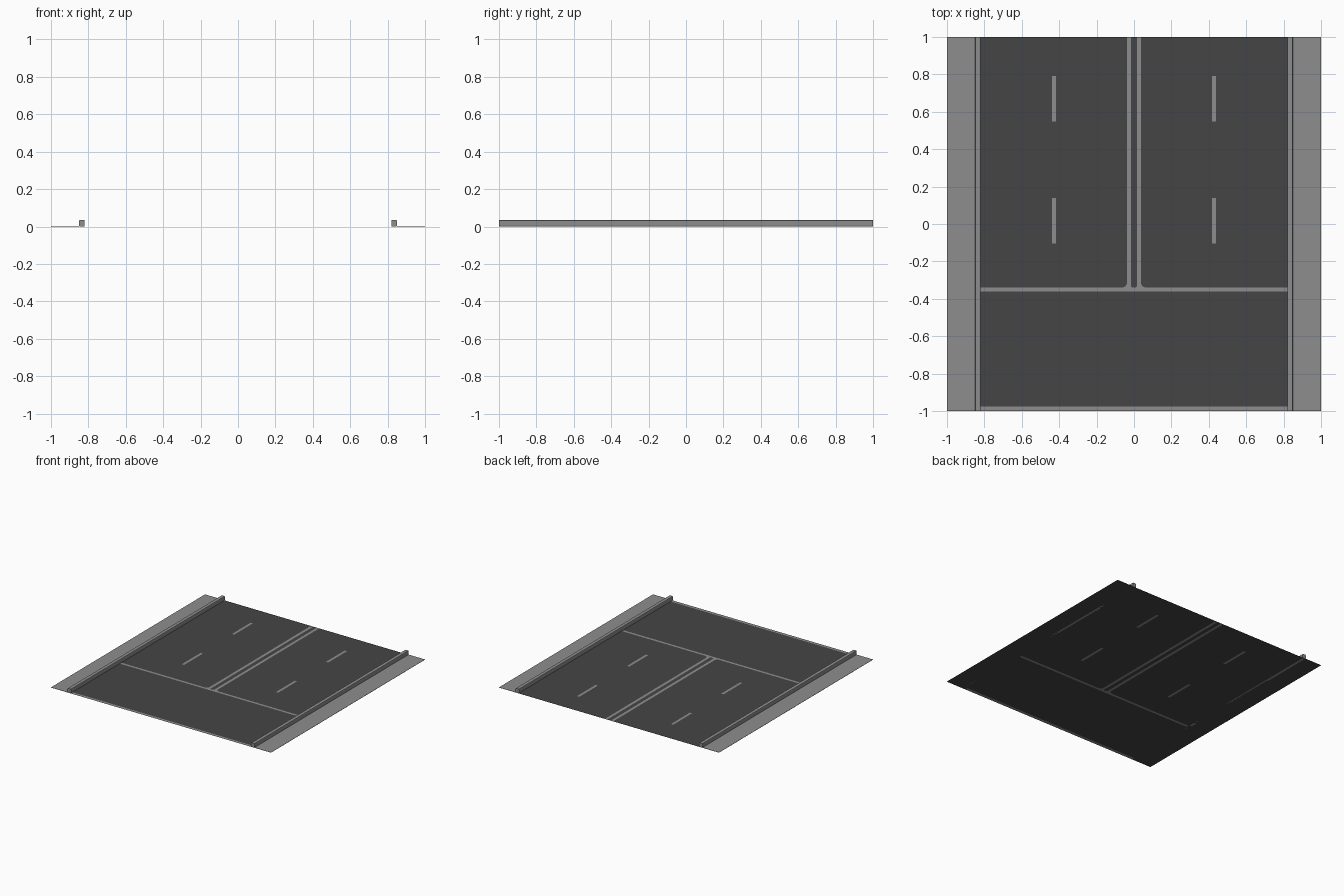
import bpy, bmesh, math

if "Cube" in bpy.data.objects:
    bpy.data.objects.remove(bpy.data.objects["Cube"])


def material(name, v):
    m = bpy.data.materials.new(name)
    m.diffuse_color = (v, v, v, 1)
    m.use_nodes = True
    m.node_tree.nodes["Principled BSDF"].inputs["Base Color"].default_value = m.diffuse_color
    return m


asphalt = material("dark asphalt", 0.06)
grey = material("concrete grey", 0.27)


def add_object(name, bm, mats):
    me = bpy.data.meshes.new(name)
    bm.to_mesh(me)
    bm.free()
    ob = bpy.data.objects.new(name, me)
    bpy.context.collection.objects.link(ob)
    for m in mats:
        me.materials.append(m)
    return ob


def box(name, x0, x1, z0, z1, bevel=0.0):
    bm = bmesh.new()
    bmesh.ops.create_cube(bm, size=1)
    for v in bm.verts:
        v.co.x = x0 if v.co.x < 0 else x1
        v.co.y = -1 if v.co.y < 0 else 1
        v.co.z = z0 if v.co.z < 0 else z1
    if bevel:
        edges = [e for e in bm.edges if abs(e.verts[0].co.y - e.verts[1].co.y) > 1]
        bmesh.ops.bevel(bm, geom=edges, offset=bevel, segments=2, profile=0.5, affect='EDGES')
    return add_object(name, bm, [grey])


# Road layout
STOP0, STOP1 = -0.36, -0.34       # stop line
IN, OUT = 0.016, 0.038            # double centre line
R_IN, R_OUT = 0.011, 0.026        # rounded corners where the lines meet
D0, D1, EDGE = 0.417, 0.438, 0.82
DASHES = [(-0.105, 0.14), (0.547, 0.79)]


def painted(x, y):
    x = abs(x)
    return (x < EDGE and (STOP0 < y < STOP1 or y < -0.975)
            or IN < x < OUT and y > STOP1
            or D0 < x < D1 and any(a < y < b for a, b in DASHES))


# Road surface: a sheet cut along the markings, coloured cell by cell
half = [IN - R_IN, IN, OUT, OUT + R_OUT, D0, D1, EDGE, 1]
xs = sorted([-x for x in half] + half)
ys = sorted([-1, -0.975, STOP0, STOP1, STOP1 + R_IN, STOP1 + R_OUT, 1]
            + [y for d in DASHES for y in d])
bm = bmesh.new()


def face(points, mat):
    f = bm.faces.new([bm.verts.new((x, y, 0)) for x, y in points])
    f.normal_update()
    if f.normal.z < 0:
        f.normal_flip()
    f.material_index = mat


def fillet(cx, direction, r):
    # corner cell split by an arc: paint in the corner, asphalt beyond
    fx, fy = cx + direction * r, STOP1 + r
    arc = [(fx - direction * r * math.cos(t), fy - r * math.sin(t))
           for t in [i * math.pi / 12 for i in range(7)]]
    for a, b in zip(arc, arc[1:]):
        face([(cx, STOP1), a, b], 1)
        face([(fx, fy), a, b], 0)


corners = [(s * OUT, s, R_OUT) for s in (-1, 1)] + [(s * IN, -s, R_IN) for s in (-1, 1)]


def in_corner(x, y):
    return any(0 < (x - cx) * d < r and STOP1 < y < STOP1 + r for cx, d, r in corners)


for x0, x1 in zip(xs, xs[1:]):
    for y0, y1 in zip(ys, ys[1:]):
        mx, my = (x0 + x1) / 2, (y0 + y1) / 2
        if not in_corner(mx, my):
            face([(x0, y0), (x1, y0), (x1, y1), (x0, y1)], int(painted(mx, my)))
for c in corners:
    fillet(*c)
bmesh.ops.remove_doubles(bm, verts=bm.verts, dist=1e-5)
add_object("road_surface", bm, [asphalt, grey])

# Kerbs and pavements on both sides
for side, s in (("left", -1), ("right", 1)):
    box(side + "_kerb", *sorted((s * 0.82, s * 0.85)), 0, 0.035, 0.005)
    box(side + "_pavement", *sorted((s * 0.85, s * 1.0)), 0.0005, 0.002)
